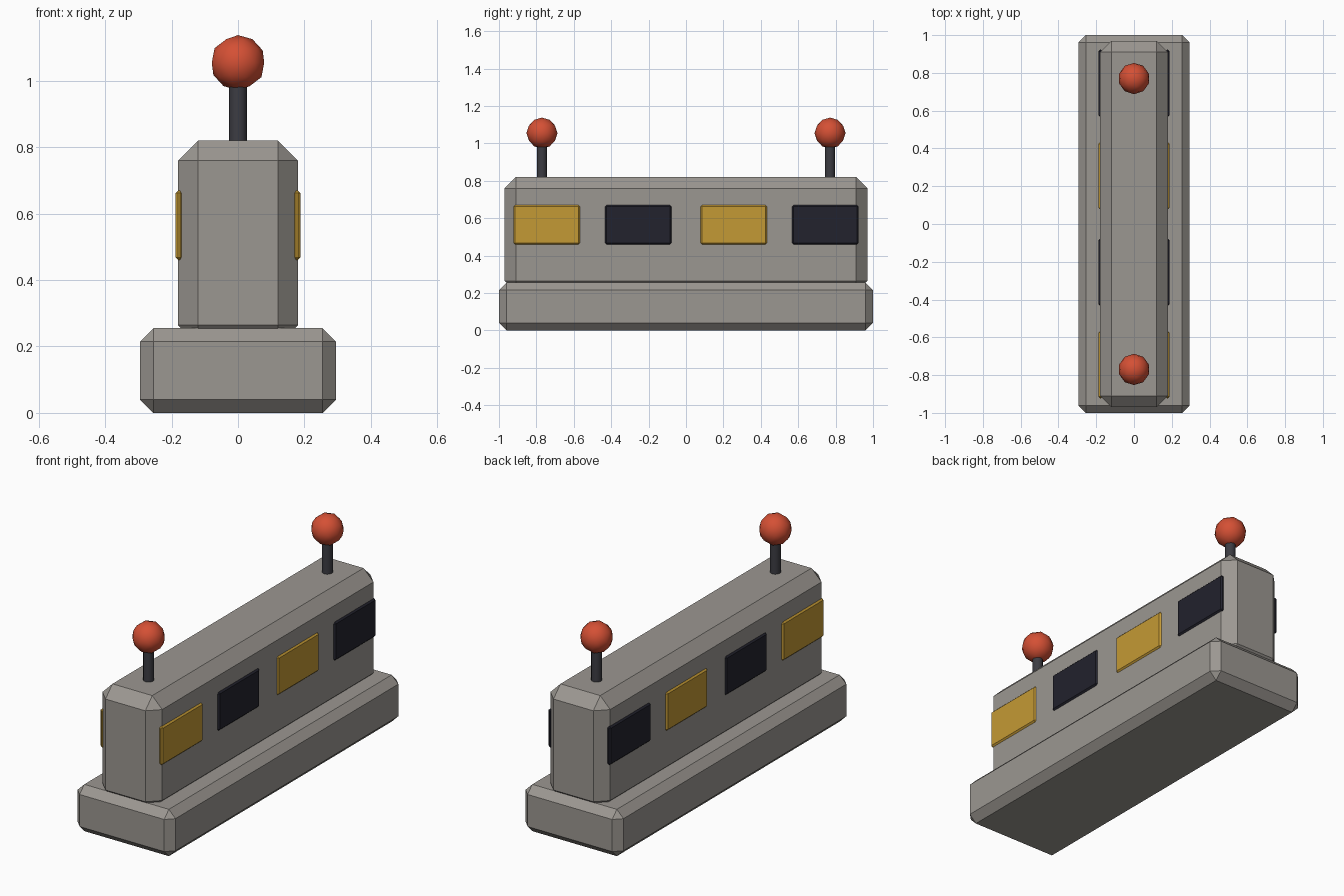
import bpy
import math

cube = bpy.data.objects.get("Cube")
if cube:
    bpy.data.objects.remove(cube, do_unlink=True)


def material(name, color):
    mat = bpy.data.materials.new(name)
    mat.use_nodes = True
    mat.diffuse_color = (*color, 1)
    mat.node_tree.nodes["Principled BSDF"].inputs["Base Color"].default_value = (*color, 1)
    return mat


concrete = material("concrete grey", (0.33, 0.31, 0.285))
yellow = material("warning yellow", (0.55, 0.32, 0.035))
black = material("panel black", (0.016, 0.016, 0.026))
metal = material("dark metal", (0.045, 0.045, 0.055))
red = material("lamp red", (0.66, 0.08, 0.035))


def finish(obj, name, mat):
    obj.name = name
    obj.data.materials.append(mat)
    return obj


def chamfered_box(name, mat, center, size, chamfer):
    bpy.ops.mesh.primitive_cube_add(size=1, location=center)
    obj = finish(bpy.context.object, name, mat)
    obj.scale = size
    bpy.ops.object.transform_apply(location=False, rotation=False, scale=True)
    bevel = obj.modifiers.new("chamfer", "BEVEL")
    bevel.width = chamfer
    bevel.segments = 1
    return obj


# Concrete foot and upright wall, the wall sunk slightly into the foot
chamfered_box("base", concrete, (0, 0, 0.1275), (0.59, 2, 0.255), 0.04)
chamfered_box("wall", concrete, (0, 0, 0.512), (0.36, 1.94, 0.616), 0.06)

# Alternating panels along both long sides
for side, label in ((1, "left"), (-1, "right")):
    for i, y in enumerate((-0.745, -0.255, 0.255, 0.745)):
        chamfered_box(f"{label}_panel_{i + 1}", black if i % 2 else yellow,
                      (side * 0.177, y, 0.565), (0.022, 0.355, 0.21), 0.008)

# Warning lamps on short posts at both ends
for y, label in ((-0.77, "front"), (0.77, "back")):
    bpy.ops.mesh.primitive_cylinder_add(vertices=12, radius=0.027, depth=0.22,
                                        location=(0, y, 0.9))
    finish(bpy.context.object, f"{label}_lamp_post", metal)
    bpy.ops.object.shade_smooth_by_angle(angle=math.radians(40))
    bpy.ops.mesh.primitive_ico_sphere_add(subdivisions=2, radius=0.083,
                                          location=(0, y, 1.055))
    finish(bpy.context.object, f"{label}_lamp", red)
    bpy.ops.object.shade_smooth_by_angle(angle=math.radians(40))
